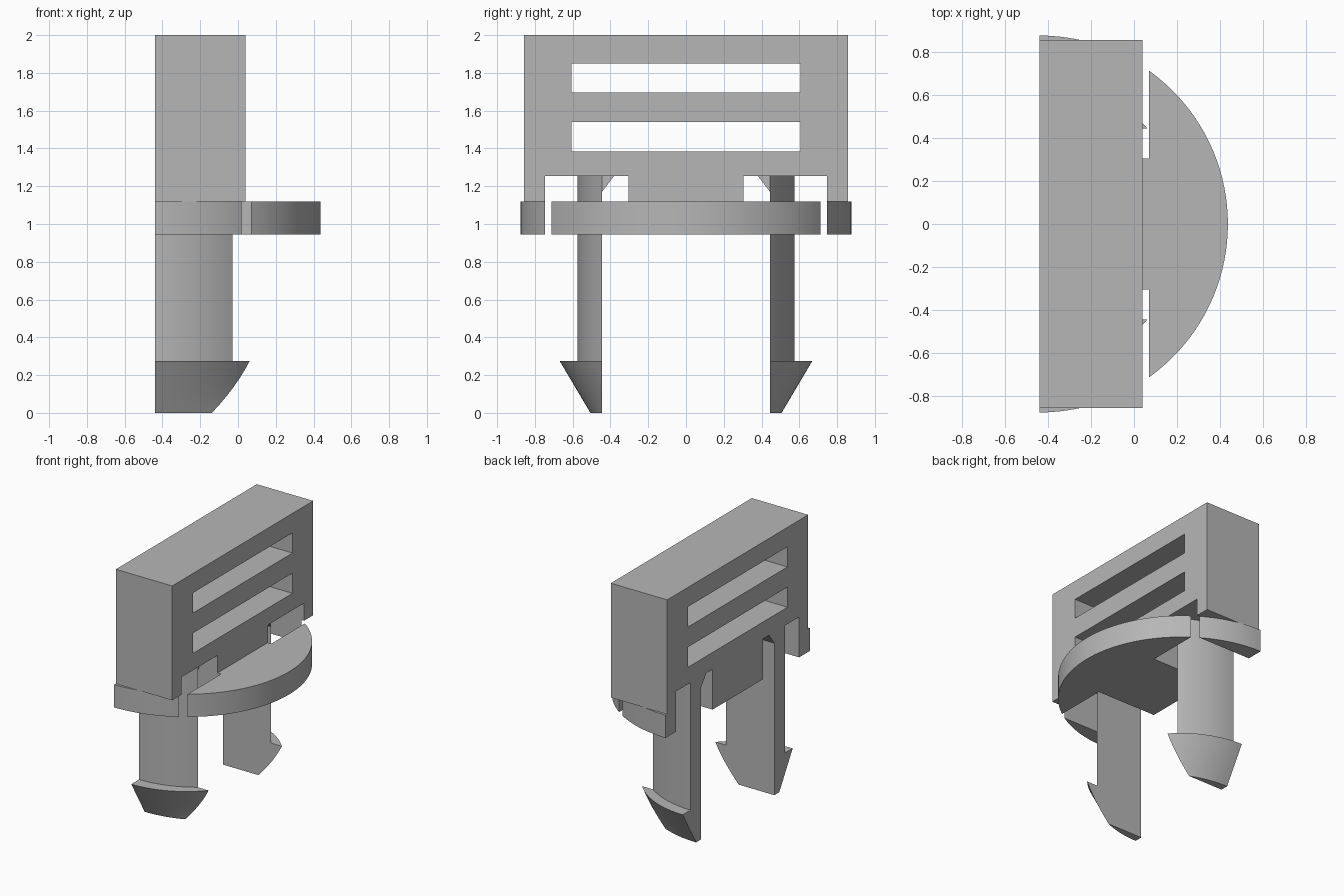
import bpy, bmesh, math
from mathutils import Vector

if "Cube" in bpy.data.objects:
    bpy.data.objects.remove(bpy.data.objects["Cube"])

BACK = -0.44      # flat rear plane
INNER = 0.445     # inner face of each leg

grey = bpy.data.materials.new("plain_grey")
grey.use_nodes = True
grey.diffuse_color = (0.47, 0.47, 0.47, 1)
grey.node_tree.nodes["Principled BSDF"].inputs["Base Color"].default_value = (0.47, 0.47, 0.47, 1)


def loft(name, rings):
    """Solid skinned through rings of equal length, capped at both ends."""
    bm = bmesh.new()
    rows = [[bm.verts.new(p) for p in ring] for ring in rings]
    n = len(rows[0])
    for a, b in zip(rows, rows[1:]):
        for i in range(n):
            j = (i + 1) % n
            bm.faces.new((a[i], a[j], b[j], b[i]))
    bm.faces.new(rows[0])
    bm.faces.new(rows[-1])
    bmesh.ops.recalc_face_normals(bm, faces=bm.faces)
    mesh = bpy.data.meshes.new(name)
    bm.to_mesh(mesh)
    bm.free()
    mesh.materials.append(grey)
    obj = bpy.data.objects.new(name, mesh)
    bpy.context.collection.objects.link(obj)
    return obj


def box(name, x0, x1, y0, y1, z0, z1):
    base = [(x0, y0), (x1, y0), (x1, y1), (x0, y1)]
    return loft(name, [[(x, y, z) for x, y in base] for z in (z0, z1)])


def activate(obj):
    bpy.ops.object.select_all(action='DESELECT')
    obj.select_set(True)
    bpy.context.view_layer.objects.active = obj


def combine(obj, other, operation):
    mod = obj.modifiers.new("combine", 'BOOLEAN')
    mod.operation = operation
    mod.solver = 'EXACT'
    mod.object = other
    activate(obj)
    bpy.ops.object.modifier_apply(modifier=mod.name)
    bpy.data.objects.remove(other)


def smooth(obj):
    activate(obj)
    bpy.ops.object.shade_smooth_by_angle(angle=math.radians(25))


# Upright block joined to the half-round flange
body = box("slotted_body", BACK, 0.04, -0.857, 0.857, 1.12, 2.0)
arc = [math.pi * (i / 64 - 0.5) for i in range(65)]
flange = loft("flange", [[(BACK + 0.877 * math.cos(a), 0.877 * math.sin(a), z) for a in arc]
                         for z in (0.945, 1.12)])
combine(body, flange, 'UNION')

# Two long windows through the block
for z0, z1 in ((1.385, 1.54), (1.695, 1.85)):
    combine(body, box("window_cutter", -1, 1, -0.605, 0.605, z0, z1), 'DIFFERENCE')

# Clearance around each leg
for y0, y1 in ((-0.747, -0.305), (0.305, 0.747)):
    combine(body, box("clearance_cutter", -1, 0.07, y0, y1, 0.8, 1.255), 'DIFFERENCE')
smooth(body)


def leg_section(side, outer, reach, z, steps=20):
    """Flat inner edge with a bowed outer edge, square to the rear plane."""
    rise = outer - INNER
    r = (reach ** 2 + rise ** 2) / (2 * rise)
    span = math.atan2(reach, r - rise)
    pts = [(BACK, side * INNER, z)]
    for i in range(steps + 1):
        a = span * i / steps
        pts.append((BACK + r * math.sin(a), side * (outer - r + r * math.cos(a)), z))
    return pts


# Snap legs with barbed tips and small gussets at the root
for side, label in ((-1, "right"), (1, "left")):
    shaft = loft(label + "_leg", [leg_section(side, 0.575, 0.41, z) for z in (0.275, 1.255)])
    smooth(shaft)

    rings = []
    for i in range(7):
        t = i / 6
        reach = 0.302 + 0.2 * t + 0.06 * t * (1 - t)
        rings.append(leg_section(side, 0.506 + 0.163 * t, reach, 0.275 * t))
    smooth(loft(label + "_barb", rings))

    corner = [(INNER, 1.17), (INNER, 1.255), (0.38, 1.255)]
    loft(label + "_gusset", [[(x, side * y, z) for y, z in corner] for x in (BACK, -0.03)])
